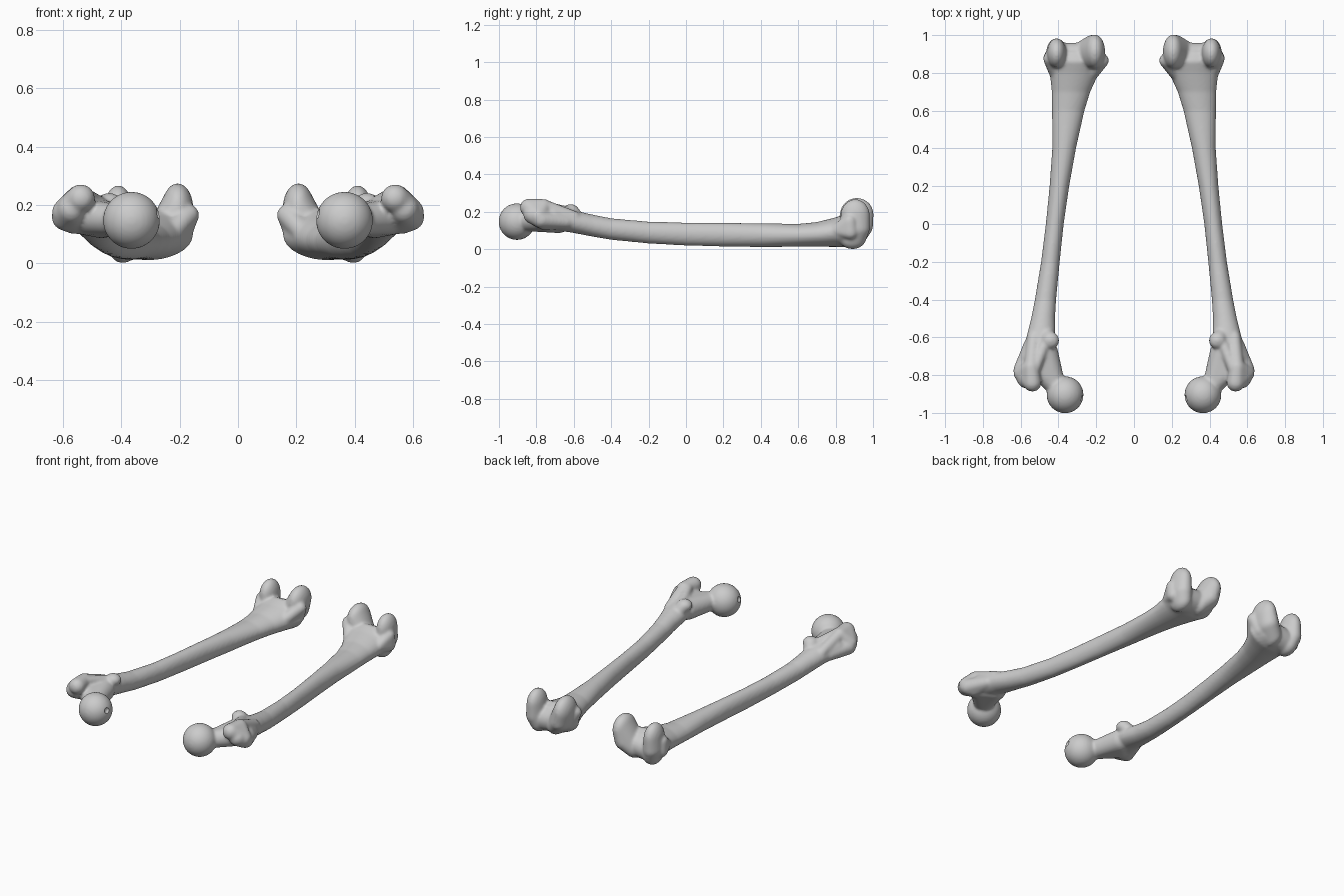
import bpy, bmesh, math

bm = bmesh.new()


def blob(*lumps):
    """Convex hull around ellipsoids given as (x, y, z, rx[, ry, rz])."""
    part = bmesh.new()
    for x, y, z, *r in lumps:
        rx, ry, rz = r if len(r) == 3 else (r[0],) * 3
        new = bmesh.ops.create_uvsphere(part, u_segments=32, v_segments=20, radius=1)
        for v in new["verts"]:
            v.co = (x + v.co.x * rx, y + v.co.y * ry, z + v.co.z * rz)
    if len(lumps) > 1:
        hull = bmesh.ops.convex_hull(part, input=part.verts[:])
        junk = {g for g in hull["geom_interior"] if isinstance(g, bmesh.types.BMVert)}
        bmesh.ops.delete(part, geom=list(junk), context="VERTS")
    tmp = bpy.data.meshes.new("tmp")
    part.to_mesh(tmp)
    bm.from_mesh(tmp)
    part.free()
    bpy.data.meshes.remove(tmp)


def loft(rows, n=28):
    """Closed tube along y from rows of (y, x min, x max, z min, z max)."""
    rings = []
    for y, x0, x1, z0, z1 in rows:
        rings.append([bm.verts.new(((x0 + x1) / 2 + (x1 - x0) / 2 * math.cos(a), y,
                                    (z0 + z1) / 2 + (z1 - z0) / 2 * math.sin(a)))
                      for a in (2 * math.pi * i / n for i in range(n))])
    faces = [bm.faces.new(rings[0]), bm.faces.new(rings[-1])]
    for a, b in zip(rings, rings[1:]):
        faces += [bm.faces.new((a[i], a[(i + 1) % n], b[(i + 1) % n], b[i])) for i in range(n)]
    bmesh.ops.recalc_face_normals(bm, faces=faces)


# shaft, gently bowed and flaring at both ends
loft([(-0.76, 0.45, 0.61, 0.105, 0.225), (-0.70, 0.42, 0.602, 0.10, 0.23),
      (-0.62, 0.415, 0.575, 0.09, 0.212), (-0.50, 0.418, 0.545, 0.067, 0.185),
      (-0.40, 0.412, 0.525, 0.05, 0.165), (-0.20, 0.393, 0.492, 0.03, 0.147),
      (0.0, 0.372, 0.467, 0.019, 0.142), (0.20, 0.343, 0.447, 0.014, 0.141),
      (0.40, 0.307, 0.433, 0.011, 0.138), (0.60, 0.262, 0.434, 0.013, 0.135),
      (0.70, 0.231, 0.436, 0.013, 0.145), (0.80, 0.185, 0.446, 0.012, 0.17),
      (0.86, 0.15, 0.465, 0.01, 0.19), (0.91, 0.18, 0.455, 0.02, 0.17)])

# ball head and neck
blob((0.365, -0.904, 0.147, 0.098))
blob((0.415, -0.855, 0.148, 0.052), (0.468, -0.68, 0.152, 0.066), (0.53, -0.74, 0.16, 0.062))

# greater trochanter: outer mass and the raised plate at its tip
blob((0.593, -0.775, 0.158, 0.046), (0.57, -0.82, 0.185, 0.05), (0.55, -0.64, 0.145, 0.035),
     (0.56, -0.75, 0.15, 0.05))
blob((0.538, -0.84, 0.222, 0.048), (0.592, -0.79, 0.175, 0.046), (0.545, -0.76, 0.226, 0.042))
blob((0.545, -0.76, 0.228, 0.038), (0.53, -0.60, 0.17, 0.035))

# crest and lesser trochanter
blob((0.535, -0.79, 0.235, 0.03), (0.475, -0.64, 0.20, 0.03))
blob((0.442, -0.617, 0.205, 0.046, 0.045, 0.036), (0.475, -0.57, 0.15, 0.035))

# inner condyle
blob((0.207, 0.913, 0.187, 0.054, 0.09, 0.087), (0.225, 0.915, 0.12, 0.06, 0.085, 0.06),
     (0.275, 0.895, 0.078, 0.05, 0.075, 0.064))
blob((0.17, 0.865, 0.165, 0.037), (0.22, 0.80, 0.11, 0.035), (0.21, 0.88, 0.10, 0.05))

# outer condyle
blob((0.41, 0.905, 0.18, 0.05, 0.078, 0.087), (0.41, 0.905, 0.11, 0.055, 0.078, 0.06),
     (0.395, 0.89, 0.064, 0.052, 0.075, 0.064))
blob((0.443, 0.875, 0.15, 0.037), (0.42, 0.80, 0.10, 0.03), (0.44, 0.88, 0.09, 0.04))

# kneecap groove between the condyles
blob((0.29, 0.88, 0.095, 0.06, 0.08, 0.075), (0.38, 0.88, 0.085, 0.06, 0.08, 0.075))

# fuse all parts into one bone surface
mesh = bpy.data.meshes.new("thigh_bones")
bm.to_mesh(mesh)
bm.free()
bones = bpy.data.objects.new("thigh_bones", mesh)
bpy.context.collection.objects.link(bones)
remesh = bones.modifiers.new("fuse", "REMESH")
remesh.mode = "VOXEL"
remesh.voxel_size = 0.008
remesh.use_smooth_shade = True
soften = bones.modifiers.new("soften", "SMOOTH")
soften.factor = 0.5
soften.iterations = 8

# small pit on the ball head
bpy.ops.mesh.primitive_uv_sphere_add(radius=0.022, location=(0.262, -0.925, 0.172))
pit = bpy.context.object
pit.name = "pit_cutter"
pit.hide_render = True
pit.display_type = "WIRE"
cut = bones.modifiers.new("pit", "BOOLEAN")
cut.operation = "DIFFERENCE"
cut.object = pit

# matching bone on the other side
mirror = bones.modifiers.new("other_side", "MIRROR")
mirror.use_mirror_merge = False
